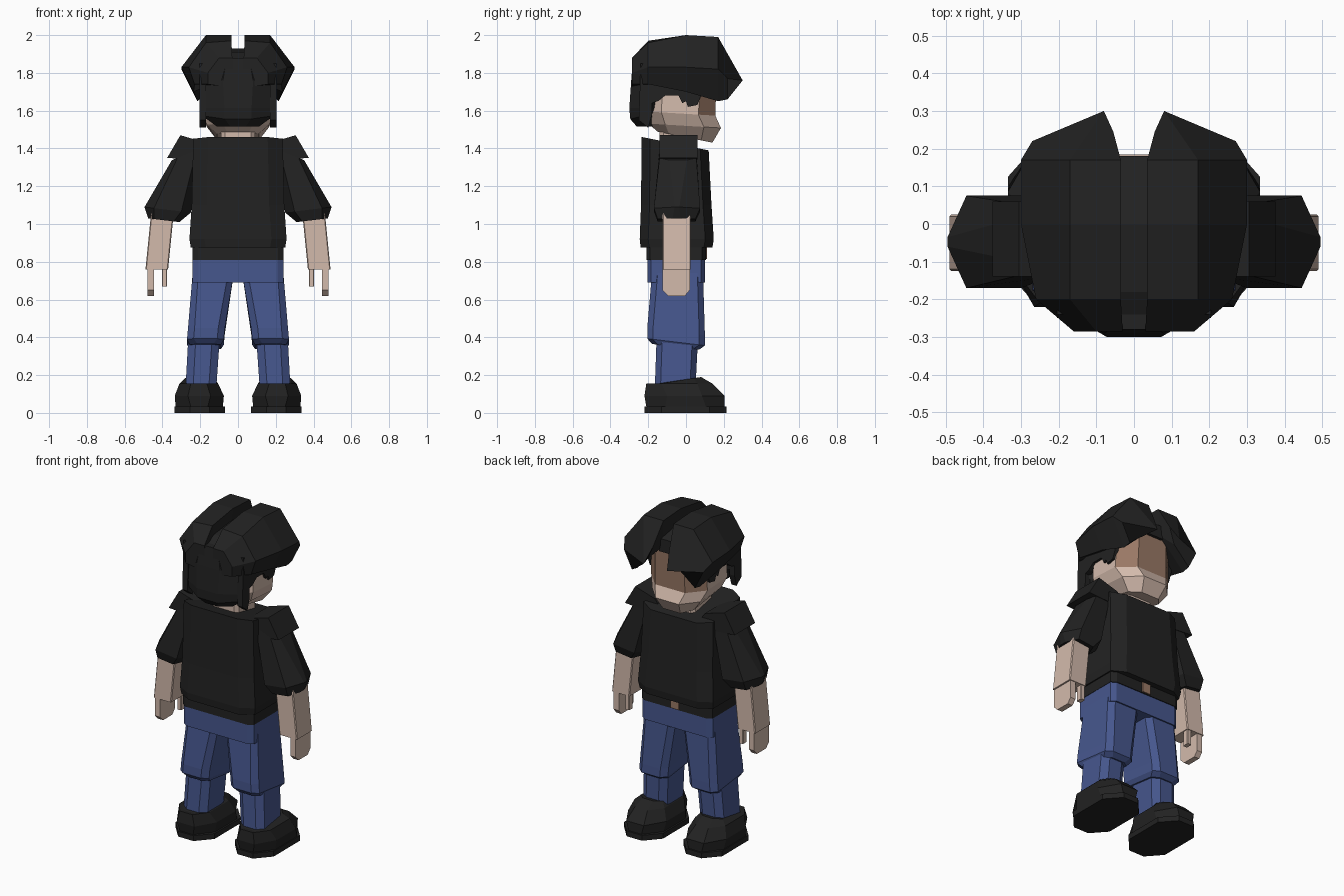
import bpy, bmesh


def material(name, rgb):
    m = bpy.data.materials.new(name)
    m.diffuse_color = (*rgb, 1)
    return m


BLACK = material("black cloth", (0.016, 0.016, 0.016))
SKIN = material("skin", (0.65, 0.49, 0.41))
DENIM = material("blue denim", (0.062, 0.095, 0.27))
BROWN = material("brown", (0.32, 0.19, 0.13))


def ring(x0, x1, y0, y1, z, cx=0.02, cy=0.02, sx=0, sy=0):
    """Rectangle with cut corners; sx and sy tilt it."""
    pts = [(x0 + cx, y0), (x1 - cx, y0), (x1, y0 + cy), (x1, y1 - cy),
           (x1 - cx, y1), (x0 + cx, y1), (x0, y1 - cy), (x0, y0 + cy)]
    mx, my = (x0 + x1) / 2, (y0 + y1) / 2
    return [(x, y, z + sx * (x - mx) + sy * (y - my)) for x, y in pts]


def sym(w, y0, y1, z, **kw):
    return ring(-w, w, y0, y1, z, **kw)


def loft(name, rings, mat, mirror=False):
    """Skin a row of rings with flat faces and cap both ends."""
    bm = bmesh.new()
    vs = [[bm.verts.new(p) for p in r] for r in rings]
    n = len(vs[0])
    for a, b in zip(vs, vs[1:]):
        for i in range(n):
            j = (i + 1) % n
            bm.faces.new((a[i], a[j], b[j], b[i]))
    bm.faces.new(vs[0])
    bm.faces.new(vs[-1])
    bmesh.ops.recalc_face_normals(bm, faces=bm.faces)
    me = bpy.data.meshes.new(name)
    bm.to_mesh(me)
    bm.free()
    ob = bpy.data.objects.new(name, me)
    bpy.context.collection.objects.link(ob)
    me.materials.append(mat)
    if mirror:
        ob.modifiers.new("mirror", 'MIRROR').use_mirror_merge = False
    return ob


def along_y(pts, y):
    return [(x, y, z) for x, z in pts]


def along_x(pts, x):
    return [(x, y, z) for y, z in pts]


# Shoes: flat sole and a sloped upper
loft("sole", [ring(0.07, 0.335, -0.22, 0.215, z, cx=0.08, cy=0.09) for z in (0, 0.033)],
     BLACK, True)
loft("shoe", [
    ring(0.08, 0.33, -0.21, 0.205, 0.033, cx=0.08, cy=0.1),
    ring(0.075, 0.335, -0.22, 0.205, 0.09, cx=0.07, cy=0.12),
    ring(0.105, 0.31, -0.21, 0.14, 0.155, cx=0.06, cy=0.08),
    ring(0.13, 0.28, -0.18, 0.08, 0.17, cx=0.04, cy=0.04, sy=0.15)], BLACK, True)

# Trouser legs: shin inside a flared knee
loft("shin", [ring(0.115, 0.278, -0.165, 0.05, 0.13, cx=0.04, cy=0.03),
              ring(0.095, 0.262, -0.155, 0.065, 0.42, cx=0.04, cy=0.03)], DENIM, True)
loft("thigh", [
    ring(0.09, 0.255, -0.18, 0.07, 0.35, cx=0.04, cy=0.03, sy=-0.12),
    ring(0.075, 0.27, -0.205, 0.1, 0.375, cx=0.035, cy=0.03, sy=-0.12),
    ring(0.07, 0.265, -0.205, 0.1, 0.43, cx=0.035, cy=0.03, sy=-0.12),
    ring(0.022, 0.24, -0.18, 0.09, 0.74, cx=0.03, cy=0.03)], DENIM, True)
loft("hips", [sym(0.24, -0.205, 0.1, z, cx=0.03) for z in (0.69, 0.82)], DENIM)
loft("belt", [sym(0.242, -0.21, 0.105, z, cx=0.03) for z in (0.81, 0.89)], BLACK)
loft("buckle", [sym(0.03, 0.10, 0.112, z, cx=0.003, cy=0.003) for z in (0.815, 0.875)],
     BROWN)

# Shirt
loft("shirt", [
    sym(0.25, -0.24, 0.14, 0.875, cx=0.08, cy=0.045),
    sym(0.257, -0.245, 0.147, 0.92, cx=0.08, cy=0.045),
    sym(0.245, -0.238, 0.135, 1.1, cx=0.08, cy=0.045),
    sym(0.237, -0.235, 0.12, 1.425, cx=0.08, cy=0.045, sy=-0.2)], BLACK)
shoulder = [(0.15, 1.40), (0.17, 1.43), (0.305, 1.47), (0.375, 1.35), (0.23, 1.34)]
loft("shoulder_pad", [along_y(shoulder, -0.14), along_y(shoulder, 0.06)], BLACK, True)
loft("sleeve", [
    ring(0.19, 0.35, -0.14, 0.055, 1.37, cx=0.03, cy=0.05, sx=-0.4),
    ring(0.25, 0.495, -0.17, 0.075, 1.075, cx=0.05, cy=0.11, sx=0.12),
    ring(0.31, 0.475, -0.15, 0.05, 1.02, cx=0.03, cy=0.08, sx=0.12)], BLACK, True)

# Forearm, fingers and thumb
loft("forearm", [ring(0.34, 0.46, -0.125, 0.025, 1.06, cx=0.005, cy=0.005),
                 ring(0.37, 0.49, -0.125, 0.025, 0.76, cx=0.005, cy=0.005)], SKIN, True)
finger = [(-0.125, 0.77), (-0.125, 0.65), (-0.095, 0.62), (-0.005, 0.62),
          (0.02, 0.65), (0.02, 0.77)]
loft("fingers", [along_x(finger, 0.445), along_x(finger, 0.48)], SKIN, True)
loft("thumb", [ring(0.375, 0.403, -0.02, 0.02, z, cx=0.004, cy=0.004)
               for z in (0.67, 0.77)], SKIN, True)

# Neck and head; the upper face is brown
loft("neck", [sym(0.09, -0.14, 0.055, z) for z in (1.36, 1.54)], SKIN)
head = loft("head", [
    sym(0.11, -0.15, 0.14, 1.46, cx=0.05, cy=0.06, sy=-0.2),
    sym(0.165, -0.2, 0.185, 1.52, cx=0.085, cy=0.09, sy=-0.06),
    sym(0.192, -0.22, 0.155, 1.585, cx=0.09, cy=0.09, sy=-0.06),
    sym(0.185, -0.2, 0.165, 1.86, cx=0.09, cy=0.08)], SKIN)
head.data.materials.append(BROWN)
for f in head.data.polygons:
    if f.center.z > 1.6 and f.normal.y > 0.3:
        f.material_index = 1

# Hair: back shell, jagged side panels, parting and two swept lobes
loft("back_hair", [
    sym(0.11, -0.26, -0.15, 1.515, cx=0.07, cy=0.05),
    sym(0.19, -0.295, -0.14, 1.575, cx=0.12, cy=0.07, sy=0.25),
    sym(0.192, -0.3, -0.12, 1.615, cx=0.12, cy=0.07),
    sym(0.20, -0.29, -0.1, 1.76, cx=0.12, cy=0.08),
    sym(0.17, -0.28, 0.0, 1.88, cx=0.11, cy=0.08)], BLACK)
side = [(-0.24, 1.85), (-0.25, 1.55), (-0.2, 1.51), (-0.18, 1.58), (-0.18, 1.64),
        (-0.15, 1.65), (-0.11, 1.68), (-0.04, 1.68), (-0.02, 1.64), (0.0, 1.65),
        (0.01, 1.62), (0.06, 1.63), (0.08, 1.68), (0.1, 1.85)]
loft("side_hair", [along_x(side, 0.17), along_x(side, 0.205)], BLACK, True)


def parting(y, top):
    return along_y([(-0.06, 1.8), (0.06, 1.8), (0.045, top), (-0.045, top)], y)


loft("hair_parting", [parting(-0.28, 1.86), parting(-0.18, 1.91), parting(0.0, 1.93),
                      parting(0.18, 1.88)], BLACK)
lobe = [
    along_y([(0.03, 1.88), (0.1, 1.88), (0.16, 1.80), (0.16, 1.74), (0.03, 1.72)], -0.285),
    along_y([(0.035, 1.97), (0.17, 1.96), (0.26, 1.83), (0.23, 1.74), (0.04, 1.72)], -0.2),
    along_y([(0.035, 2.0), (0.17, 2.0), (0.3, 1.83), (0.235, 1.70), (0.04, 1.78)], 0),
    along_y([(0.035, 1.99), (0.17, 1.99), (0.3, 1.82), (0.215, 1.65), (0.05, 1.82)], 0.17),
    [(0.055, 0.245, 1.85), (0.08, 0.30, 1.76), (0.27, 0.22, 1.77), (0.215, 0.22, 1.66),
     (0.10, 0.23, 1.76)]]
loft("hair_lobe", lobe, BLACK, True)
